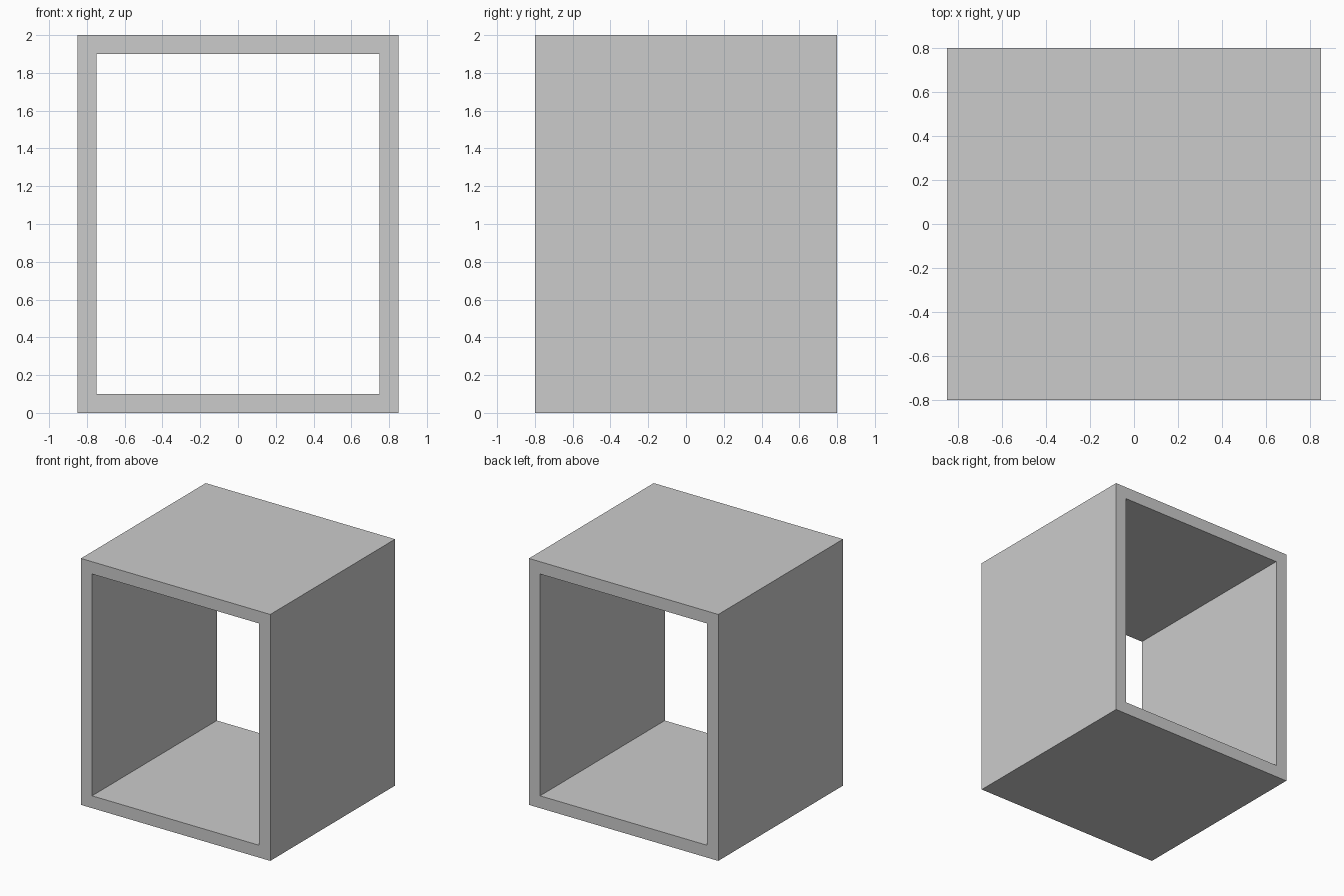
import bpy, bmesh

if "Cube" in bpy.data.objects:
    bpy.data.objects.remove(bpy.data.objects["Cube"])

W, D, H, T = 0.85, 0.80, 2.0, 0.10  # half width, half depth, height, wall


def rect(bm, half_w, z0, z1, y):
    return [bm.verts.new((x, y, z)) for x, z in
            ((-half_w, z0), (half_w, z0), (half_w, z1), (-half_w, z1))]


bm = bmesh.new()

# Front rim: a rectangular ring of four faces
outer = rect(bm, W, 0, H, -D)
inner = rect(bm, W - T, T, H - T, -D)
rim = []
for i in range(4):
    j = (i + 1) % 4
    rim.append(bm.faces.new((outer[i], outer[j], inner[j], inner[i])))

# Extrude the rim to the back, giving an open box with thick walls
ext = bmesh.ops.extrude_face_region(bm, geom=rim, use_keep_orig=True)
back = [g for g in ext["geom"] if isinstance(g, bmesh.types.BMVert)]
bmesh.ops.translate(bm, verts=back, vec=(0, 2 * D, 0))
bmesh.ops.recalc_face_normals(bm, faces=bm.faces)

mesh = bpy.data.meshes.new("open_box_frame")
bm.to_mesh(mesh)
bm.free()
bpy.context.collection.objects.link(bpy.data.objects.new("open_box_frame", mesh))
